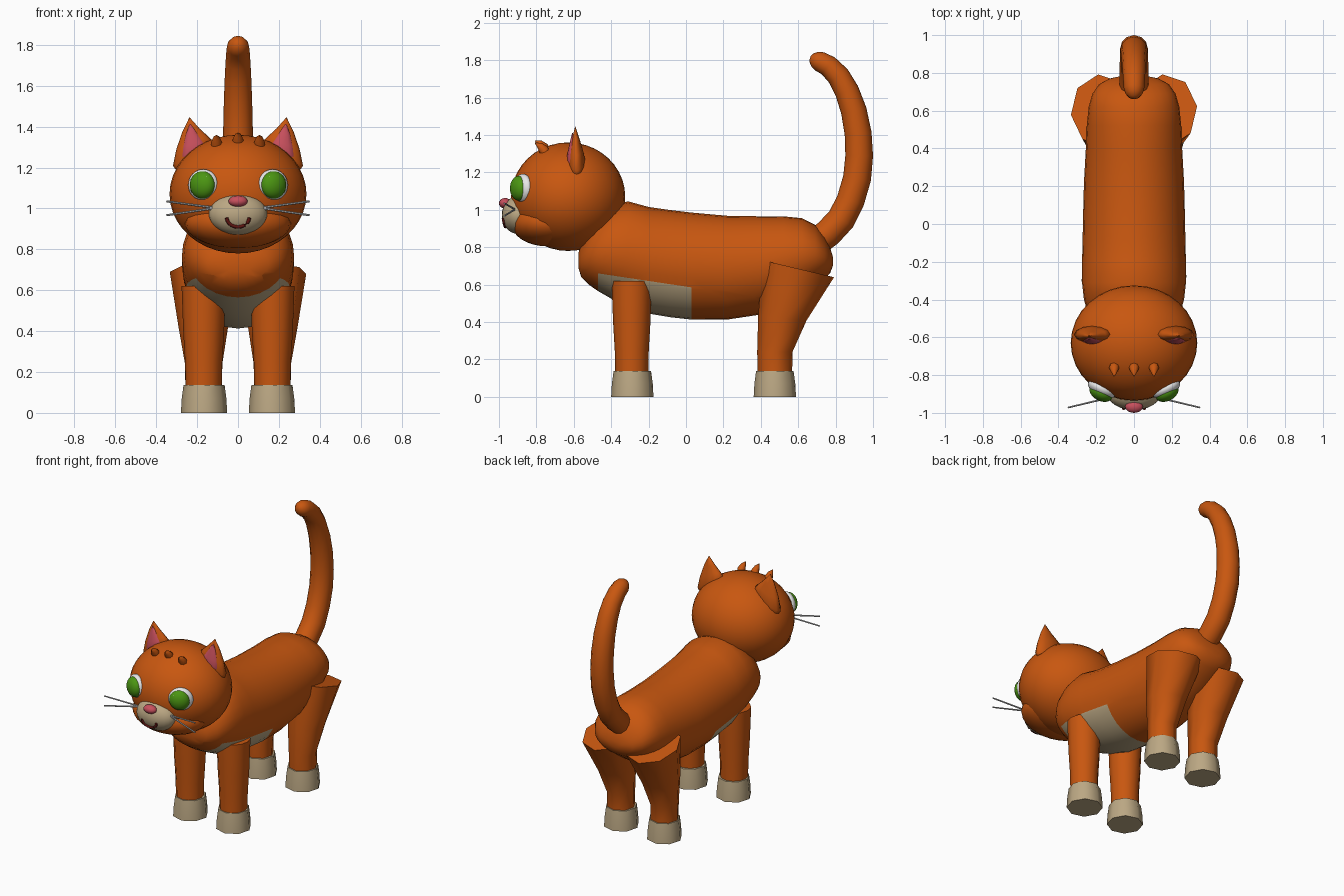
import bpy, bmesh, math
from mathutils import Vector, Matrix

if "Cube" in bpy.data.objects:
    bpy.data.objects.remove(bpy.data.objects["Cube"])


def mat(name, rgb):
    m = bpy.data.materials.new(name)
    m.diffuse_color = (*rgb, 1)
    m.use_nodes = True
    m.node_tree.nodes["Principled BSDF"].inputs["Base Color"].default_value = m.diffuse_color
    return m


ORANGE = mat("orange fur", (0.58, 0.095, 0.005))
BEIGE = mat("beige fur", (0.50, 0.39, 0.23))
GREEN = mat("green iris", (0.07, 0.30, 0.006))
PINK = mat("pink skin", (0.58, 0.08, 0.11))
WHITE = mat("eye white", (0.80, 0.80, 0.80))
BLACK = mat("black pupil", (0.01, 0.01, 0.015))
MAROON = mat("maroon mouth", (0.12, 0.008, 0.006))
GREY = mat("grey whisker", (0.52, 0.52, 0.52))


def finish(bm, name, *mats, angle=55):
    bmesh.ops.recalc_face_normals(bm, faces=bm.faces)
    me = bpy.data.meshes.new(name)
    bm.to_mesh(me)
    bm.free()
    for m in mats:
        me.materials.append(m)
    me.polygons.foreach_set("use_smooth", [True] * len(me.polygons))
    me.set_sharp_from_angle(angle=math.radians(angle))
    ob = bpy.data.objects.new(name, me)
    bpy.context.collection.objects.link(ob)
    return ob


def ellipsoid(name, c, r, m, turn=0, seg=24, rings=16):
    bm = bmesh.new()
    M = Matrix.Translation(c) @ Matrix.Rotation(turn, 4, 'Z') @ Matrix.Diagonal((*r, 1))
    bmesh.ops.create_uvsphere(bm, u_segments=seg, v_segments=rings, radius=1, matrix=M)
    return finish(bm, name, m)


def loft(name, rings, *mats, rule=None, angle=55):
    """Skin a list of equal-length point rings and cap both ends."""
    bm = bmesh.new()
    vs = [[bm.verts.new(p) for p in ring] for ring in rings]
    n = len(vs[0])
    for a, b in zip(vs, vs[1:]):
        for i in range(n):
            j = (i + 1) % n
            bm.faces.new((a[i], a[j], b[j], b[i]))
    bm.faces.new(vs[0])
    bm.faces.new(vs[-1])
    if rule:
        rule(bm)
    return finish(bm, name, *mats, angle=angle)


def ring(c, u, v, n, phase=0.0):
    c, u, v = Vector(c), Vector(u), Vector(v)
    return [c + u * math.cos(t) + v * math.sin(t)
            for t in (2 * math.pi * i / n + phase for i in range(n))]


def tube(name, path, radii, m, n=12):
    """Sweep circles along a path lying in any plane."""
    pts = [Vector(p) for p in path]
    rings = []
    for i, p in enumerate(pts):
        d = (pts[min(i + 1, len(pts) - 1)] - pts[max(i - 1, 0)]).normalized()
        ref = Vector((1, 0, 0)) if abs(d.x) < 0.7 else Vector((0, 0, 1))
        u = (ref - d * ref.dot(d)).normalized()
        rings.append(ring(p, u * radii[i], d.cross(u) * radii[i], n))
    return loft(name, rings, m)


# Body: sections along y as (y, bottom, top, half width)
sections = [(-0.575, 0.69, 0.77, 0.07), (-0.56, 0.64, 0.82, 0.15), (-0.52, 0.60, 0.90, 0.21),
            (-0.47, 0.565, 0.97, 0.245), (-0.40, 0.525, 1.02, 0.265), (-0.31, 0.48, 1.045, 0.275),
            (-0.20, 0.445, 1.015, 0.275), (-0.08, 0.425, 0.998, 0.272), (0.03, 0.413, 0.985, 0.27),
            (0.22, 0.413, 0.968, 0.265), (0.40, 0.44, 0.965, 0.255), (0.52, 0.49, 0.965, 0.25),
            (0.62, 0.545, 0.955, 0.24), (0.69, 0.595, 0.92, 0.22), (0.74, 0.63, 0.86, 0.185),
            (0.77, 0.66, 0.80, 0.13), (0.785, 0.70, 0.75, 0.06)]


def belly_patch(bm):
    # Cut the side edge of the belly patch, then colour what lies below it
    co, no = Vector((0, 0.03, 0.585)), Vector((0, 0.15, 1))
    bmesh.ops.bisect_plane(bm, geom=bm.verts[:] + bm.edges[:] + bm.faces[:],
                           plane_co=co, plane_no=no)
    for f in bm.faces:
        p = f.calc_center_median()
        if -0.47 < p.y < 0.03 and (p - co).dot(no) < 0:
            f.material_index = 1


loft("body", [ring((0, y, (a + b) / 2), (w, 0, 0), (0, 0, (b - a) / 2), 28)
              for y, a, b, w in sections], ORANGE, BEIGE, rule=belly_patch)

# Tail with rounded tip
tail = [(0.70, 0.83, 0.075), (0.76, 0.875, 0.076), (0.83, 0.95, 0.076), (0.88, 1.05, 0.075),
        (0.915, 1.17, 0.075), (0.926, 1.29, 0.074), (0.92, 1.41, 0.072), (0.897, 1.53, 0.069),
        (0.86, 1.635, 0.065), (0.815, 1.715, 0.061), (0.76, 1.77, 0.057), (0.715, 1.793, 0.054),
        (0.69, 1.803, 0.045), (0.672, 1.81, 0.028), (0.664, 1.813, 0.01)]
tube("tail", [(0, y, z) for y, z, r in tail], [r for y, z, r in tail], ORANGE)

# Head, jaw, muzzle and nose
ellipsoid("head", (0, -0.63, 1.07), (0.335, 0.305, 0.29), ORANGE, seg=32, rings=20)
ellipsoid("jaw", (0, -0.745, 0.93), (0.26, 0.19, 0.125), ORANGE)
ellipsoid("muzzle", (0, -0.895, 0.972), (0.143, 0.09, 0.102), BEIGE)
ellipsoid("nose", (0, -0.967, 1.035), (0.047, 0.033, 0.028), PINK, seg=16, rings=10)

# Mouth: arc laid on the muzzle surface
arc = []
for i in range(11):
    t = math.pi * (1 + i / 10)
    x, z = 0.055 * math.cos(t), 0.955 + 0.045 * math.sin(t)
    k = 1 - (x / 0.143) ** 2 - ((z - 0.972) / 0.102) ** 2
    arc.append((x, -0.895 - 0.09 * math.sqrt(k), z))
tube("mouth", arc, [0.009] * 11, MAROON, n=8)

# Forehead tufts curling forward
for i, x in enumerate((-0.105, 0, 0.105)):
    dz = -0.012 if x else 0
    tube(f"tuft_{i + 1}", [(x, -0.745, 1.30 + dz), (x, -0.762, 1.335 + dz),
                           (x, -0.782, 1.355 + dz), (x, -0.807, 1.37 + dz)],
         [0.024, 0.027, 0.018, 0.002], ORANGE, n=8)

for s, side in ((-1, "left"), (1, "right")):
    # Front leg
    loft(f"{side}_front_leg",
         [ring((s * x, -0.29, z), (r, 0, 0), (0, r, 0), 12)
          for x, z, r in ((0.168, 0.12, 0.088), (0.168, 0.25, 0.091), (0.168, 0.40, 0.10),
                          (0.168, 0.62, 0.108))], ORANGE)
    # Hind leg, flaring into a sloped thigh
    loft(f"{side}_hind_leg",
         [ring((s * x, y, z), (rx, 0, 0), (0, ry, -ry * slope), 8, math.pi / 8 * k)
          for x, y, z, rx, ry, slope, k in
          ((0.168, 0.475, 0.12, 0.09, 0.093, 0, 0.3), (0.168, 0.475, 0.24, 0.092, 0.095, 0, 0.3),
           (0.17, 0.515, 0.42, 0.122, 0.13, 0.1, 0.3),
           (0.17, 0.60, 0.685, 0.165, 0.193, 0.237, 0.3))], ORANGE)
    # Paws
    for part, y in (("front", -0.287), ("hind", 0.475)):
        loft(f"{side}_{part}_paw",
             [ring((s * 0.166, y, z), (r, 0, 0), (0, r, 0), 8, math.pi / 8 * 0.3)
              for z, r in ((0, 0.114), (0.07, 0.11), (0.137, 0.101))], BEIGE)

    # Eye layers stacked along the outward gaze direction
    turn = s * math.radians(27)
    gaze = Vector((math.sin(turn), -math.cos(turn), 0))
    eye = Vector((s * 0.17, -0.872, 1.115))
    ellipsoid(f"{side}_eye_white", eye, (0.08, 0.042, 0.077), WHITE, turn)
    ellipsoid(f"{side}_iris", eye + gaze * 0.022 + Vector((-s * 0.006, 0, 0)),
              (0.066, 0.045, 0.067), GREEN, turn)
    ellipsoid(f"{side}_pupil", eye + gaze * 0.05 + Vector((-s * 0.026, 0, 0)),
              (0.02, 0.024, 0.046), BLACK, turn, 16, 10)
    ellipsoid(f"{side}_eye_glint", eye + gaze * 0.055 + Vector((-s * 0.04, 0, 0.038)),
              (0.010, 0.010, 0.010), WHITE, 0, 10, 8)

    # Ear: flattened cone sheared to follow the head, with a pink insert
    def ear(name, c, w, d, drop, tip, m):
        c, tip = Vector(c), Vector(tip)
        rings = []
        for t, k in ((-0.15, 0.9), (0, 1), (0.3, 0.78), (0.65, 0.42), (1, 0.01)):
            rings.append(ring(c.lerp(tip, t), (s * w * k, 0, -drop * k * (1 - max(t, 0))),
                              (0, d * k, 0), 12))
        loft(name, rings, m, angle=70)

    ear(f"{side}_ear", (s * 0.22, -0.585, 1.27), 0.098, 0.045, 0.06,
        (s * 0.237, -0.592, 1.445), ORANGE)
    ear(f"{side}_inner_ear", (s * 0.215, -0.604, 1.275), 0.066, 0.034, 0.025,
        (s * 0.235, -0.607, 1.415), PINK)

    # Whiskers
    for i, (z0, z1) in enumerate(((1.0, 1.035), (1.005, 0.967))):
        tube(f"{side}_whisker_{i + 1}", [(s * 0.09, -0.91, z0), (s * 0.35, -0.972, z1)],
             [0.006, 0.005], GREY, n=6)
